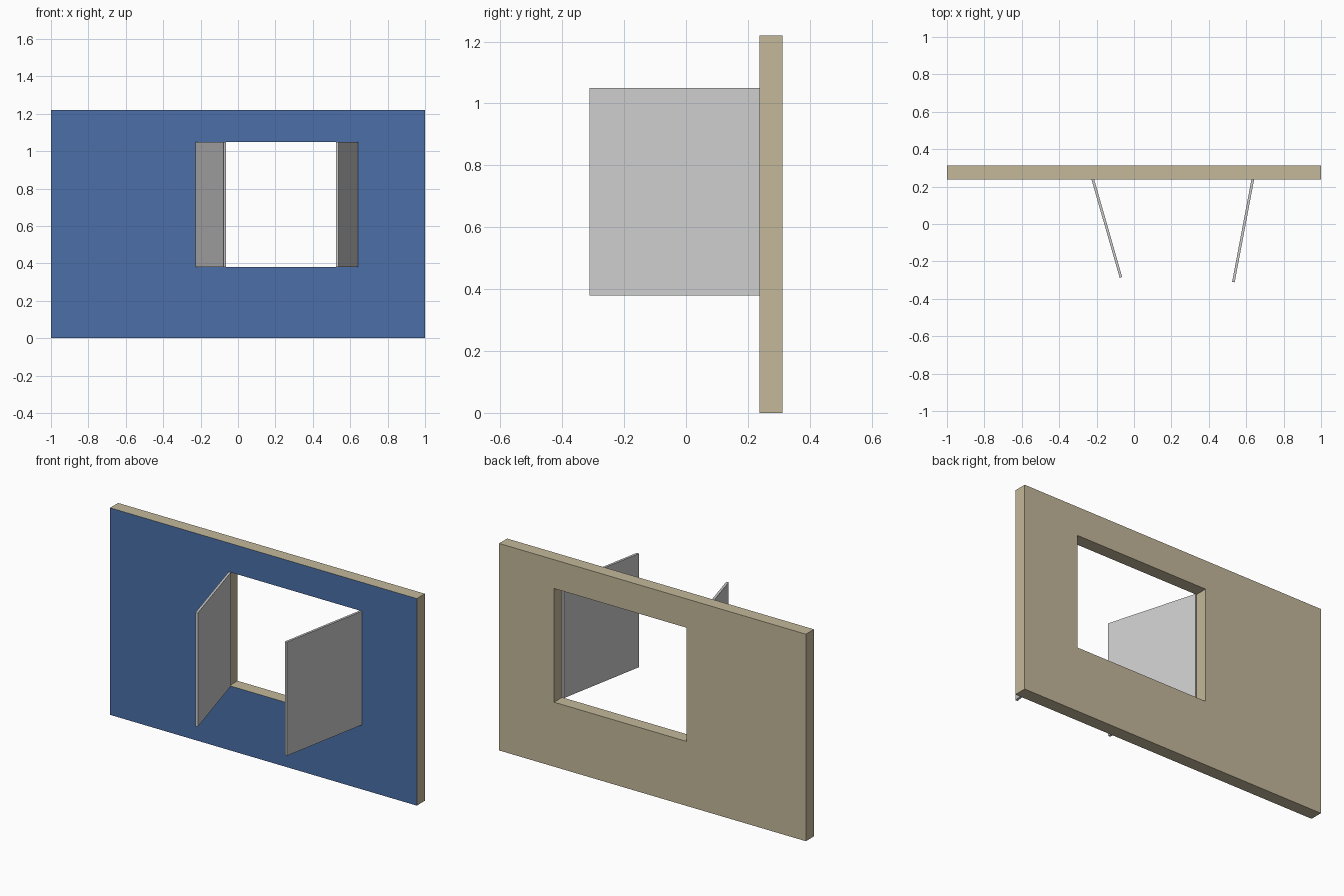
import bpy, bmesh, math
from mathutils import Vector

if "Cube" in bpy.data.objects:
    bpy.data.objects.remove(bpy.data.objects["Cube"])


def material(name, rgb):
    m = bpy.data.materials.new(name)
    m.diffuse_color = (*rgb, 1)
    m.use_nodes = True
    m.node_tree.nodes["Principled BSDF"].inputs["Base Color"].default_value = m.diffuse_color
    return m


BLUE = material("blue", (0.069, 0.159, 0.386))
TAN = material("tan", (0.552, 0.479, 0.323))
GREY = material("light grey", (0.60, 0.60, 0.60))

WALL_FRONT, WALL_BACK, WALL_TOP = 0.237, 0.312, 1.22
LEFT, RIGHT, SILL, HEAD = -0.222, 0.642, 0.38, 1.05


def finish(bm, name, mats):
    bmesh.ops.recalc_face_normals(bm, faces=bm.faces)
    me = bpy.data.meshes.new(name)
    bm.to_mesh(me)
    bm.free()
    for m in mats:
        me.materials.append(m)
    ob = bpy.data.objects.new(name, me)
    bpy.context.collection.objects.link(ob)
    return ob


def extrude(bm, faces, offset):
    ext = bmesh.ops.extrude_face_region(bm, geom=faces)["geom"]
    verts = [g for g in ext if isinstance(g, bmesh.types.BMVert)]
    bmesh.ops.translate(bm, verts=verts, vec=offset)


# Wall: ring of faces around the opening, given thickness
bm = bmesh.new()
outer = [(-1, 0), (1, 0), (1, WALL_TOP), (-1, WALL_TOP)]
inner = [(LEFT, SILL), (RIGHT, SILL), (RIGHT, HEAD), (LEFT, HEAD)]
vo = [bm.verts.new((x, WALL_FRONT, z)) for x, z in outer]
vi = [bm.verts.new((x, WALL_FRONT, z)) for x, z in inner]
ring = [bm.faces.new((vo[i], vo[(i + 1) % 4], vi[(i + 1) % 4], vi[i])) for i in range(4)]
extrude(bm, ring, Vector((0, WALL_BACK - WALL_FRONT, 0)))
bmesh.ops.recalc_face_normals(bm, faces=bm.faces)
# front is painted blue, everything else stays tan
for f in bm.faces:
    f.material_index = 0 if f.normal.y < -0.9 else 1
finish(bm, "wall", [BLUE, TAN])


# Shutters: thin panels hinged at the opening sides, swung inward
def shutter(name, hinge_x, side, angle, length, thick=0.014):
    a = math.radians(angle)
    along = Vector((side * math.sin(a), -math.cos(a), 0))
    across = Vector((side * math.cos(a), math.sin(a), 0)) * thick
    hinge = Vector((hinge_x, WALL_FRONT, SILL))
    bm = bmesh.new()
    pts = (hinge, hinge + along * length, hinge + along * length + across, hinge + across)
    face = bm.faces.new([bm.verts.new(p) for p in pts])
    extrude(bm, [face], Vector((0, 0, HEAD - SILL)))
    finish(bm, name, [GREY])


shutter("left_shutter", -0.227, 1, 16.0, 0.546)
shutter("right_shutter", 0.642, -1, 10.7, 0.559)
